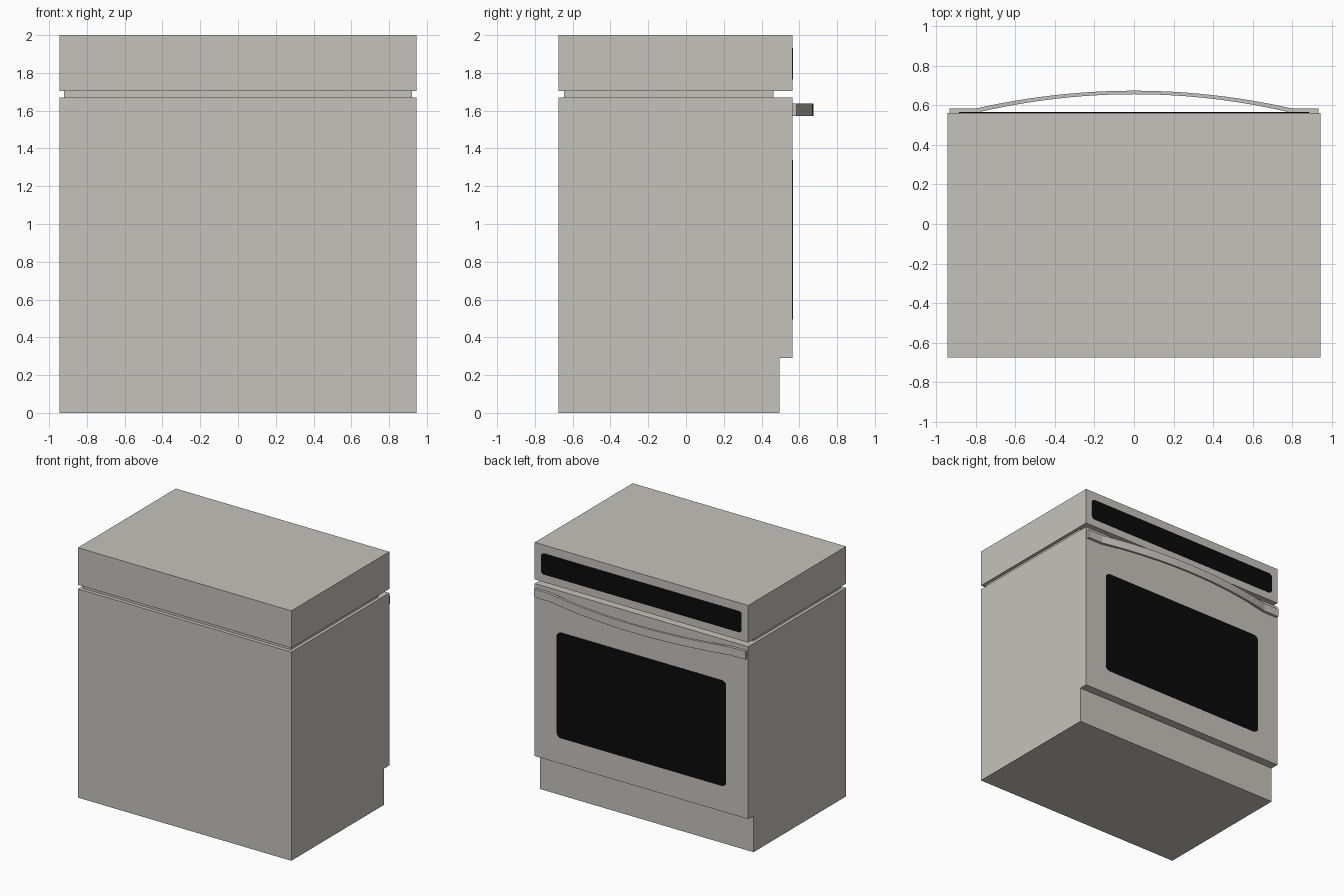
import bpy, bmesh, math

if "Cube" in bpy.data.objects:
    bpy.data.objects.remove(bpy.data.objects["Cube"])


def material(name, rgb):
    m = bpy.data.materials.new(name)
    m.diffuse_color = (*rgb, 1.0)
    m.use_nodes = True
    m.node_tree.nodes["Principled BSDF"].inputs["Base Color"].default_value = m.diffuse_color
    return m


steel = material("brushed_steel", (0.56, 0.545, 0.505))
black = material("black_glass", (0.003, 0.003, 0.003))


def prism(name, points, to3d, lo, hi, mat):
    """Extrude a 2D outline between lo and hi; to3d maps (u, v, w) to a position."""
    bm = bmesh.new()
    a = [bm.verts.new(to3d(u, v, lo)) for u, v in points]
    b = [bm.verts.new(to3d(u, v, hi)) for u, v in points]
    bm.faces.new(a)
    bm.faces.new(b)
    n = len(points)
    for i in range(n):
        j = (i + 1) % n
        bm.faces.new((a[i], a[j], b[j], b[i]))
    bmesh.ops.recalc_face_normals(bm, faces=bm.faces)
    me = bpy.data.meshes.new(name)
    bm.to_mesh(me)
    bm.free()
    me.materials.append(mat)
    ob = bpy.data.objects.new(name, me)
    bpy.context.collection.objects.link(ob)
    return ob


def along_x(u, v, w):
    return (w, u, v)


def along_y(u, v, w):
    return (u, w, v)


def along_z(u, v, w):
    return (u, v, w)


def rect(u0, u1, v0, v1):
    return [(u0, v0), (u1, v0), (u1, v1), (u0, v1)]


def rounded_rect(u0, u1, v0, v1, r, steps=5):
    pts = []
    corners = [(u1 - r, v1 - r), (u0 + r, v1 - r), (u0 + r, v0 + r), (u1 - r, v0 + r)]
    for k, (cu, cv) in enumerate(corners):
        for s in range(steps + 1):
            t = math.pi / 2 * (k + s / steps)
            pts.append((cu + r * math.cos(t), cv + r * math.sin(t)))
    return pts


W, BACK, DOOR = 0.945, -0.675, 0.563

# Oven body with the recessed toe kick under the door
prism("oven_body", [(BACK, 0), (0.495, 0), (0.495, 0.29), (DOOR, 0.29),
                    (DOOR, 1.67), (BACK, 1.67)], along_x, -W, W, steel)

# Recessed neck between body and cooktop
prism("recessed_neck", rect(-0.645, 0.462, 1.67, 1.703), along_x, -0.92, 0.92, steel)

# Cooktop block
prism("cooktop_block", rect(BACK, DOOR, 1.703, 2.0), along_x, -W, W, steel)

# Control panel and oven window as thin glass plates
prism("control_panel", rounded_rect(-0.887, 0.887, 1.765, 1.933, 0.025),
      along_y, DOOR - 0.003, DOOR + 0.003, black)
prism("oven_window", rounded_rect(-0.75, 0.75, 0.495, 1.34, 0.04),
      along_y, DOOR - 0.003, DOOR + 0.003, black)

# Bowed door handle: flat end tabs joined by an arc
SEG, HALF = 24, 0.8
xs = [-HALF + 2 * HALF * i / SEG for i in range(SEG + 1)]


def bow(x, end, mid):
    return end + (mid - end) * (1 - (x / HALF) ** 2)


outer = [(x, bow(x, 0.585, 0.675)) for x in xs]
inner = [(x, bow(x, DOOR, 0.657)) for x in reversed(xs)]
outline = ([(-0.935, DOOR), (-0.935, 0.585)] + outer
           + [(0.935, 0.585), (0.935, DOOR)] + inner)
prism("door_handle", outline, along_z, 1.572, 1.637, steel)
